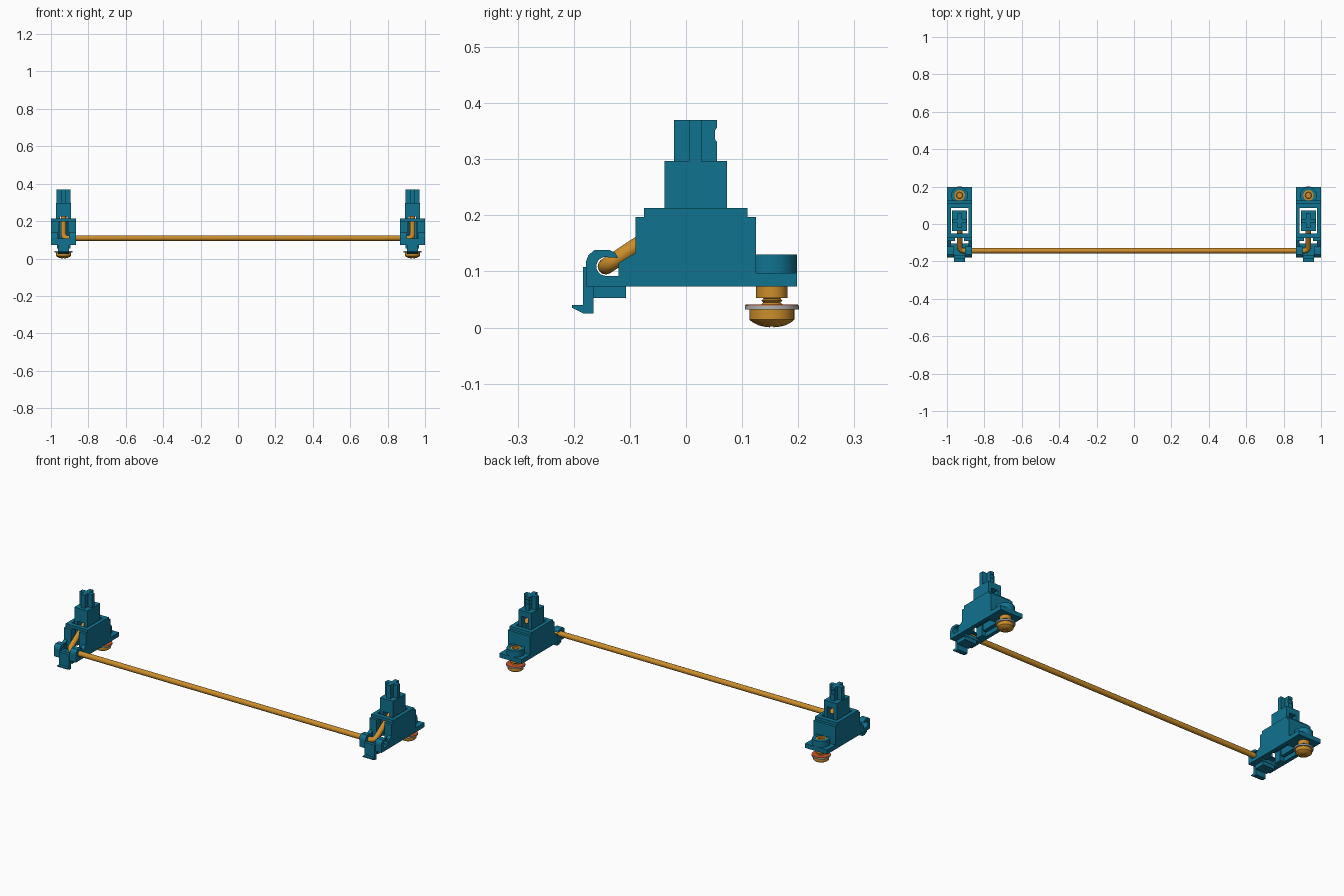
import bpy, bmesh, math
from mathutils import Vector

if "Cube" in bpy.data.objects:
    bpy.data.objects.remove(bpy.data.objects["Cube"])


def material(name, rgb, metal=0.0):
    m = bpy.data.materials.new(name)
    m.use_nodes = True
    m.diffuse_color = (*rgb, 1)
    m.node_tree.nodes["Principled BSDF"].inputs["Base Color"].default_value = (*rgb, 1)
    return m


TEAL = material("teal plastic", (0.005, 0.17, 0.28))
BRASS = material("brass", (0.60, 0.27, 0.025))
GREY = material("grey metal", (0.45, 0.45, 0.45))
RED = material("red washer", (0.60, 0.09, 0.02))

CX = 0.9325          # x of each housing
SCREW_Y = 0.153
parts = []           # parts of one unit, modelled around x = 0


def finish(bm, name, mat, smooth=False):
    bmesh.ops.recalc_face_normals(bm, faces=bm.faces)
    me = bpy.data.meshes.new(name)
    bm.to_mesh(me)
    bm.free()
    me.materials.append(mat)
    ob = bpy.data.objects.new(name, me)
    bpy.context.collection.objects.link(ob)
    if smooth:
        bpy.ops.object.select_all(action='DESELECT')
        ob.select_set(True)
        bpy.context.view_layer.objects.active = ob
        bpy.ops.object.shade_smooth_by_angle(angle=math.radians(35))
    parts.append(ob)
    return ob


def add_box(bm, x0, x1, y0, y1, z0, z1):
    vs = bmesh.ops.create_cube(bm, size=1)["verts"]
    for v in vs:
        v.co = Vector((x0 + (v.co.x + .5) * (x1 - x0),
                       y0 + (v.co.y + .5) * (y1 - y0),
                       z0 + (v.co.z + .5) * (z1 - z0)))


def boxes(name, mat, *dims):
    bm = bmesh.new()
    for d in dims:
        add_box(bm, *d)
    return finish(bm, name, mat)


def extrude_yz(name, mat, profile, *spans):
    """Extrude a side profile over one or more x spans."""
    bm = bmesh.new()
    for x0, x1 in spans:
        face = bm.faces.new([bm.verts.new((x0, y, z)) for y, z in profile])
        new = bmesh.ops.extrude_face_region(bm, geom=[face])["geom"]
        bmesh.ops.translate(bm, vec=(x1 - x0, 0, 0),
                            verts=[g for g in new if isinstance(g, bmesh.types.BMVert)])
    return finish(bm, name, mat)


def lathe(name, mat, profile, closed=False, n=32):
    """Spin (radius, z) points about the screw axis."""
    bm = bmesh.new()
    vs = [bm.verts.new((r, SCREW_Y, z)) for r, z in profile]
    edges = [bm.edges.new(p) for p in zip(vs, vs[1:])]
    if closed:
        edges.append(bm.edges.new((vs[-1], vs[0])))
    bmesh.ops.spin(bm, geom=vs + edges, cent=(0, SCREW_Y, 0), axis=(0, 0, 1),
                   angle=math.tau, steps=n, use_duplicate=False)
    bmesh.ops.remove_doubles(bm, verts=bm.verts, dist=1e-5)
    return finish(bm, name, mat, smooth=True)


def tube(name, mat, r0, r1, z0, z1):
    return lathe(name, mat, [(r0, z0), (r1, z0), (r1, z1), (r0, z1)], closed=True)


# Housing: side walls, end walls with an open slot at the front
wall = [(-.12, .073), (-.12, .115), (-.09, .133), (-.09, .197), (-.075, .197),
        (-.075, .213), (.11, .213), (.11, .197), (.125, .197), (.125, .073)]
extrude_yz("housing_sides", TEAL, wall, (-.0675, -.047), (.047, .0675))
boxes("housing_back", TEAL, (-.048, .048, .085, .125, .073, .197),
      (-.048, .048, .085, .11, .197, .213))
boxes("housing_front", TEAL, (-.048, -.024, -.09, -.05, .073, .197),
      (.024, .048, -.09, -.05, .073, .197),
      (-.048, .048, -.075, -.05, .197, .213))

# Front hooks that hold the wire, with a round seat
WY, WZ = -.143, .109
seat = [(WY + .017 * math.cos(a), WZ + .017 * math.sin(a))
        for a in [math.radians(70 + 25 * i) for i in range(9)]]
hook = [(-.12, .073), (-.178, .073), (-.178, .118), (-.174, .129), (-.163, .138),
        (-.136, .138), (-.126, .133), (-.121, .124)] + seat + [(-.12, .092)]
extrude_yz("wire_hooks", TEAL, hook, (-.0675, -.03), (.03, .0675))
boxes("front_floor", TEAL, (-.0675, .0675, -.178, -.105, .073, .091),
      (-.036, .036, -.166, -.107, .053, .0735))
clip = [(-.165, .025), (-.183, .025), (-.203, .035), (-.203, .04), (-.184, .04),
        (-.184, .108), (-.165, .108)]
extrude_yz("front_clip", TEAL, clip, (-.03, .03))

# Back lug with a screw boss
bm = bmesh.new()
add_box(bm, -.0675, -.028, .12, .198, .073, .097)
add_box(bm, .028, .0675, .12, .198, .073, .097)
add_box(bm, -.03, .03, .182, .198, .073, .097)
add_box(bm, -.03, .03, .12, .125, .073, .097)
finish(bm, "screw_lug", TEAL)
tube("screw_boss", TEAL, .028, .045, .073, .130)

# Sliding stem: hollow below, cross on top
boxes("stem_body", TEAL, (-.04, -.02, -.038, .073, .09, .297),
      (.02, .04, -.038, .073, .09, .297),
      (-.02, .02, -.038, .073, .265, .297),
      (-.02, .02, -.038, -.022, .225, .27))
arm = [(-.021, .297), (-.021, .37), (.055, .37), (.055, .356), (.052, .352),
       (.052, .335), (.055, .331), (.055, .297)]
extrude_yz("stem_cross_long_arm", TEAL, arm, (-.012, .012))
boxes("stem_cross_side_arms", TEAL, (-.0375, .0375, .005, .028, .297, .3695))

# Screw, threaded insert and washers
tube("threaded_insert", BRASS, .017, .028, .053, .127)
thread = [(.001, .036)]
for i in range(12):
    z = .038 + i * .0066
    thread += [(.015, z), (.019, z + .0033)]
thread += [(.015, .118), (0, .118)]
lathe("screw_thread", BRASS, thread)
tube("grey_washer", GREY, .016, .048, .032, .0395)
tube("red_washer", RED, .016, .047, .0395, .041)
head = lathe("screw_head", BRASS, [(0, .033), (.04, .033), (.04, .014), (.034, .009),
                                   (.024, .004), (.012, .001), (0, 0)])

# Cross recess in the screw head
cutter = boxes("recess_cutter", BRASS,
               (-.016, .016, SCREW_Y - .003, SCREW_Y + .003, -.01, .009))
cutter2 = boxes("recess_cutter_2", BRASS,
                (-.003, .003, SCREW_Y - .016, SCREW_Y + .016, -.01, .009))
for c in (cutter, cutter2):
    mod = head.modifiers.new("recess", 'BOOLEAN')
    mod.operation, mod.object = 'DIFFERENCE', c
    c.hide_render = True
    bpy.context.view_layer.objects.active = head
    bpy.ops.object.modifier_apply(modifier=mod.name)
    parts.remove(c)
    bpy.data.objects.remove(c)

# Place one unit at each end
for ob in parts:
    twin = ob.copy()
    bpy.context.collection.objects.link(twin)
    base = ob.name
    ob.name, twin.name = "left_" + base, "right_" + base
    ob.location.x, twin.location.x = CX, -CX

# Wire: long bar with an upward arm at each end and rounded bends
tip, bend, bar = Vector((CX, .055, .240)), Vector((CX, WY, WZ)), Vector((0, WY, WZ))
a = bend + (tip - bend).normalized() * .03
b = bend + (bar - bend).normalized() * .03
half = [tip] + [a * (1 - t) ** 2 + bend * 2 * t * (1 - t) + b * t * t
                for t in [i / 8 for i in range(9)]]
path = half + [Vector((-p.x, p.y, p.z)) for p in reversed(half)]
cu = bpy.data.curves.new("wire", 'CURVE')
cu.dimensions = '3D'
cu.bevel_depth, cu.bevel_resolution, cu.use_fill_caps = .0145, 4, True
sp = cu.splines.new('POLY')
sp.points.add(len(path) - 1)
for p, co in zip(sp.points, path):
    p.co = (*co, 1)
cu.materials.append(BRASS)
wire = bpy.data.objects.new("wire", cu)
bpy.context.collection.objects.link(wire)
bpy.ops.object.select_all(action='DESELECT')
wire.select_set(True)
bpy.context.view_layer.objects.active = wire
bpy.ops.object.convert(target='MESH')
bpy.ops.object.shade_smooth_by_angle(angle=math.radians(40))
